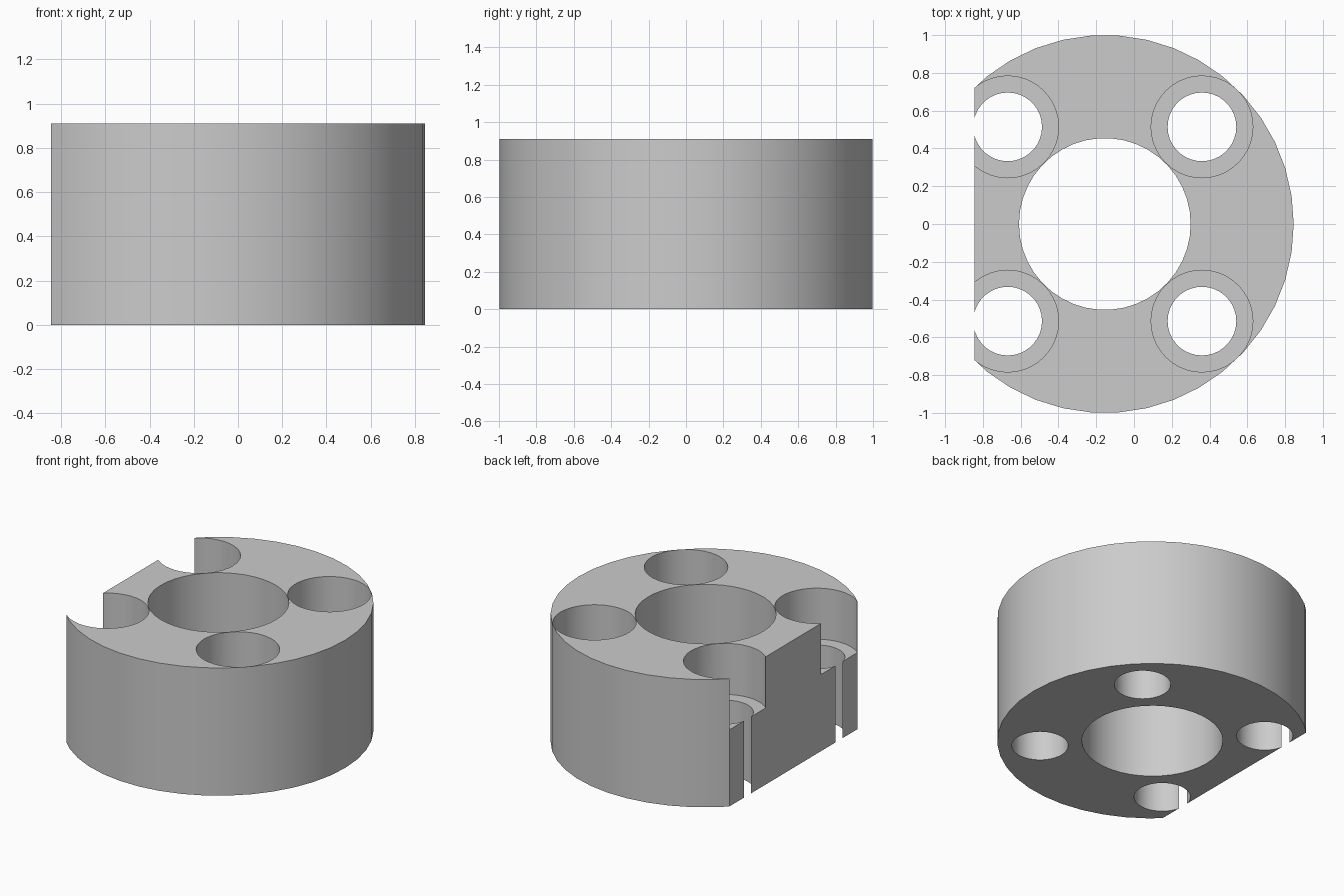
import bpy
from math import pi, radians

cube = bpy.data.objects.get("Cube")
if cube:
    bpy.data.objects.remove(cube, do_unlink=True)

HEIGHT = 10 / 11
CENTRE = -0.1545
FLAT_X = -0.8455
OFFSET = 8 / 11 * 0.5 ** 0.5   # bolt holes sit on the diagonals
SEAT_Z = HEIGHT - 4 / 11

metal = bpy.data.materials.new("plain grey")
metal.use_nodes = True
grey = (0.6, 0.6, 0.6, 1)
metal.diffuse_color = grey
metal.node_tree.nodes["Principled BSDF"].inputs["Base Color"].default_value = grey


def cylinder(name, radius, x, y, z0, z1, sides):
    bpy.ops.mesh.primitive_cylinder_add(
        vertices=sides, radius=radius, depth=z1 - z0,
        location=(x, y, (z0 + z1) / 2), rotation=(0, 0, pi / 2))
    obj = bpy.context.object
    obj.name = name
    obj.data.materials.append(metal)
    return obj


# Round body
body = cylinder("collar_body", 1, CENTRE, 0, 0, HEIGHT, 42)

# Central bore
cutters = [cylinder("bore_cutter", 5 / 11, CENTRE, 0, -0.1, HEIGHT + 0.1, 42)]

# Four counterbored bolt holes
for sx in (-1, 1):
    for sy in (-1, 1):
        x, y = CENTRE + sx * OFFSET, sy * OFFSET
        cutters.append(cylinder("hole_cutter", 2 / 11, x, y, -0.1, HEIGHT, 36))
        cutters.append(cylinder("counterbore_cutter", 0.2695, x, y, SEAT_Z, HEIGHT + 0.1, 40))

# Flat side
bpy.ops.mesh.primitive_cube_add(size=3, location=(FLAT_X - 1.5, 0, 0.5))
flat = bpy.context.object
flat.name = "flat_cutter"
flat.data.materials.append(metal)
cutters.append(flat)

# Cut the body, then discard the cutters
bpy.ops.object.select_all(action="DESELECT")
body.select_set(True)
bpy.context.view_layer.objects.active = body
for cutter in cutters:
    cutter.hide_render = True
    mod = body.modifiers.new("cut", "BOOLEAN")
    mod.operation = "DIFFERENCE"
    mod.solver = "EXACT"
    mod.object = cutter
    bpy.ops.object.modifier_apply(modifier=mod.name)
    bpy.data.objects.remove(cutter, do_unlink=True)

bpy.ops.object.shade_smooth_by_angle(angle=radians(30))
